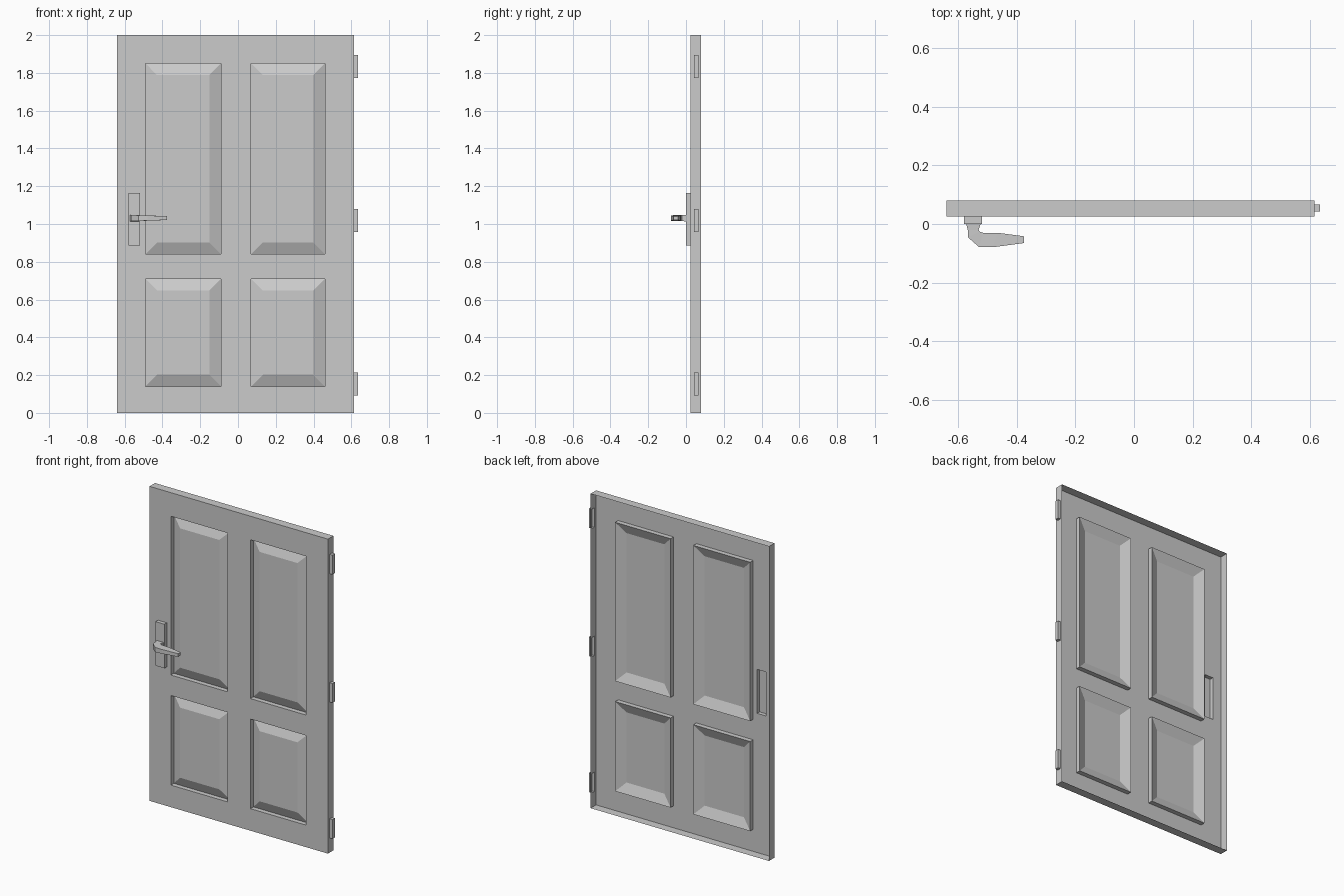
import bpy, bmesh

if "Cube" in bpy.data.objects:
    bpy.data.objects.remove(bpy.data.objects["Cube"])

X0, X1, YF, YB, H = -0.64, 0.615, 0.025, 0.08, 2.0


def front(u, v, w):
    return (u, w, v)      # u = x, v = z, w = y, facing -y


def side(u, v, w):
    return (w, u, v)      # u = y, v = z, w = x, facing +x


def finish(bm, name):
    bmesh.ops.remove_doubles(bm, verts=bm.verts, dist=1e-5)
    me = bpy.data.meshes.new(name)
    bm.to_mesh(me)
    bm.free()
    ob = bpy.data.objects.new(name, me)
    bpy.context.collection.objects.link(ob)
    return ob


def face(bm, pts):
    bm.faces.new([bm.verts.new(p) for p in pts])


def loft(bm, rings, cap_start=False):
    """Skin a chain of rings and cap the last one."""
    vs = [[bm.verts.new(p) for p in r] for r in rings]
    for a, b in zip(vs, vs[1:]):
        for i in range(len(a)):
            j = (i + 1) % len(a)
            bm.faces.new((a[i], a[j], b[j], b[i]))
    bm.faces.new(vs[-1])
    if cap_start:
        bm.faces.new(vs[0][::-1])


def rect(r, w, to3d, inset=0.0):
    u0, u1, v0, v1 = r[0] + inset, r[1] - inset, r[2] + inset, r[3] - inset
    return [to3d(u, v, w) for u, v in ((u0, v0), (u1, v0), (u1, v1), (u0, v1))]


def sheet(bm, bounds, holes, w, to3d):
    """Flat sheet with rectangular openings."""
    us = sorted({u for r in holes + [bounds] for u in r[:2]})
    vs = sorted({v for r in holes + [bounds] for v in r[2:]})
    for u0, u1 in zip(us, us[1:]):
        for v0, v1 in zip(vs, vs[1:]):
            cu, cv = (u0 + u1) / 2, (v0 + v1) / 2
            if not any(h[0] < cu < h[1] and h[2] < cv < h[3] for h in holes):
                face(bm, rect((u0, u1, v0, v1), w, to3d))


# layout of openings
panels = [(a, b, c, d) for a, b in ((-0.49, -0.09), (0.07, 0.46))
          for c, d in ((0.14, 0.71), (0.84, 1.85))]
plate = (-0.58, -0.518, 0.885, 1.165)
hinges = [(0.043, 0.067, z, z + 0.123) for z in (0.092, 0.957, 1.773)]

# door leaf: thin shell, open at the back
bm = bmesh.new()
sheet(bm, (X0, X1, 0, H), panels + [plate], YF, front)
sheet(bm, (YF, YB, 0, H), hinges, X1, side)
face(bm, [(X0, YB, 0), (X0, YF, 0), (X0, YF, H), (X0, YB, H)])
face(bm, [(X0, YF, H), (X1, YF, H), (X1, YB, H), (X0, YB, H)])
face(bm, [(X0, YB, 0), (X1, YB, 0), (X1, YF, 0), (X0, YF, 0)])
finish(bm, "door_leaf")

# sunk panels with a raised, bevelled field
for i, p in enumerate(panels):
    bm = bmesh.new()
    loft(bm, [rect(p, YF, front), rect(p, YF + 0.03, front),
              rect(p, YF + 0.004, front, 0.062)])
    finish(bm, f"panel_{i + 1}")

# hinges
for i, h in enumerate(hinges):
    bm = bmesh.new()
    loft(bm, [rect(h, X1, side), rect(h, 0.635, side)])
    finish(bm, f"hinge_{i + 1}")

# handle backplate
bm = bmesh.new()
loft(bm, [rect(plate, YF, front), rect(plate, 0.0, front)])
finish(bm, "handle_plate")

# lever handle: outer xy, inner xy, bottom z, top z per section
sections = [
    (-0.572, 0.000, -0.523, 0.000, 1.014, 1.048),
    (-0.567, -0.020, -0.530, -0.020, 1.015, 1.047),
    (-0.567, -0.045, -0.527, -0.026, 1.015, 1.047),
    (-0.528, -0.079, -0.515, -0.030, 1.016, 1.046),
    (-0.480, -0.079, -0.465, -0.030, 1.018, 1.045),
    (-0.375, -0.065, -0.375, -0.042, 1.021, 1.041),
]
bm = bmesh.new()
loft(bm, [[(ox, oy, b), (ix, iy, b), (ix, iy, t), (ox, oy, t)]
          for ox, oy, ix, iy, b, t in sections], cap_start=True)
bmesh.ops.recalc_face_normals(bm, faces=bm.faces)
finish(bm, "lever_handle")
